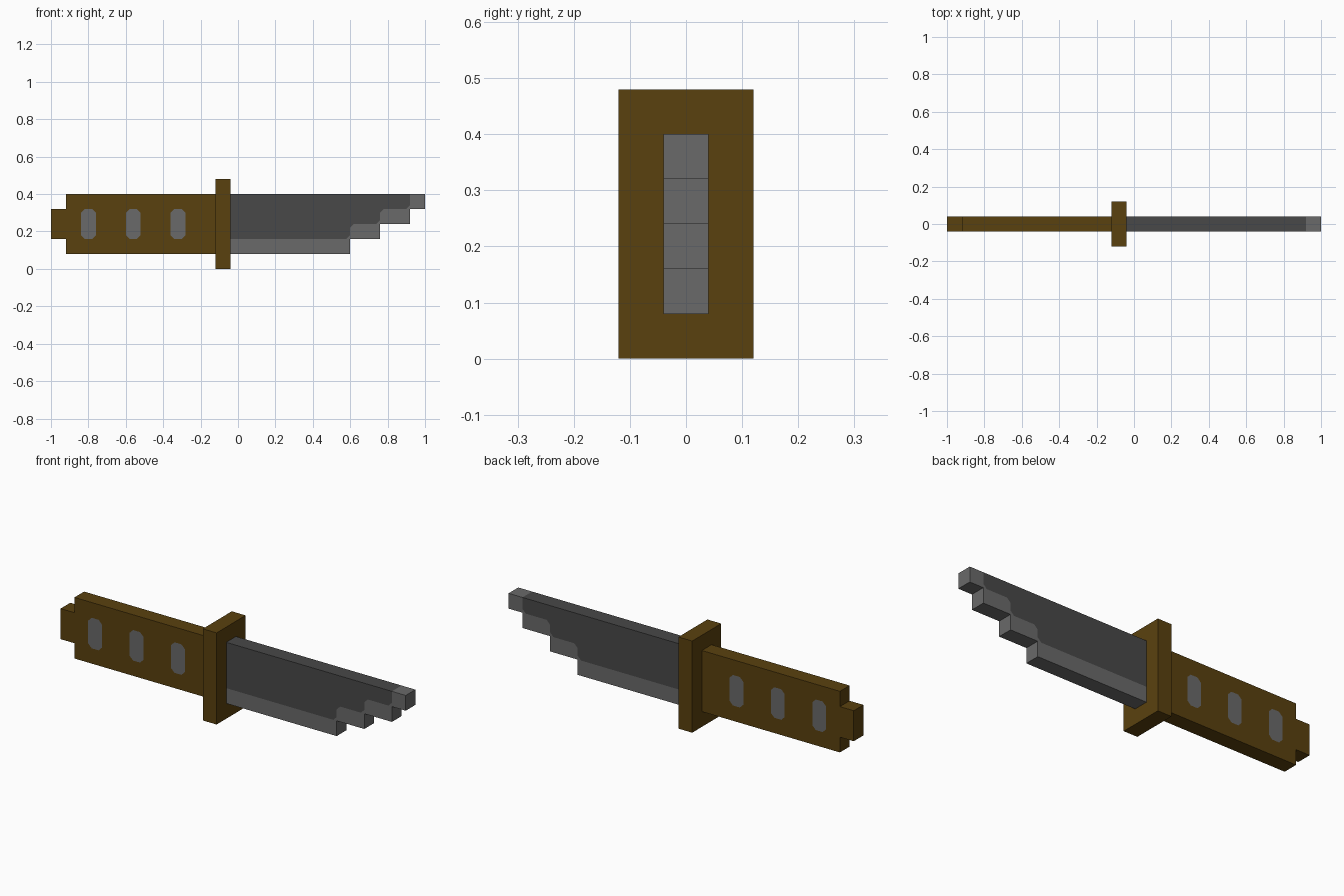
import bpy, bmesh

if "Cube" in bpy.data.objects:
    bpy.data.objects.remove(bpy.data.objects["Cube"])


def material(name, rgb):
    m = bpy.data.materials.new(name)
    m.diffuse_color = (*rgb, 1)
    m.use_nodes = True
    m.node_tree.nodes["Principled BSDF"].inputs["Base Color"].default_value = m.diffuse_color
    return m


brown = material("dark_brown", (0.102, 0.053, 0.0045))
light = material("light_steel", (0.144, 0.144, 0.144))
dark = material("dark_steel", (0.065, 0.065, 0.065))


def slab(name, mats, regions, half):
    """Coloured (x, z) regions sharing corners, extruded together along y."""
    bm, cache = bmesh.new(), {}

    def vert(p):
        key = (round(p[0], 3), round(p[1], 3))
        if key not in cache:
            cache[key] = bm.verts.new((key[0], -half, key[1]))
        return cache[key]

    for mat, points in regions:
        bm.faces.new([vert(p) for p in points]).material_index = mat
    bmesh.ops.recalc_face_normals(bm, faces=bm.faces[:])
    res = bmesh.ops.extrude_face_region(bm, geom=bm.faces[:], use_keep_orig=True)
    moved = [g for g in res["geom"] if isinstance(g, bmesh.types.BMVert)]
    bmesh.ops.translate(bm, verts=moved, vec=(0, 2 * half, 0))
    bmesh.ops.recalc_face_normals(bm, faces=bm.faces[:])
    mesh = bpy.data.meshes.new(name)
    bm.to_mesh(mesh)
    bm.free()
    for m in mats:
        mesh.materials.append(m)
    obj = bpy.data.objects.new(name, mesh)
    bpy.context.collection.objects.link(obj)
    return obj


def flip(points):
    """Mirror a profile about the handle's centre line."""
    return [(x, 0.48 - z) for x, z in points]


# Handle: upper half profile mirrored to the lower half, with three inlaid slots
upper = [(-0.12, 0.24), (-0.12, 0.40), (-0.92, 0.40),
         (-0.92, 0.32), (-1.0, 0.32), (-1.0, 0.24)]
slots = []
for x in (-0.84, -0.60, -0.36):
    arch = [(x, 0.24), (x, 0.30), (x + 0.02, 0.32),
            (x + 0.06, 0.32), (x + 0.08, 0.30), (x + 0.08, 0.24)]
    upper += arch
    slots.append((1, arch + flip(arch)[-2:0:-1]))
slab("handle", [brown, light], [(0, upper), (0, flip(upper))] + slots, 0.04)

# Guard
slab("guard", [brown],
     [(0, [(-0.12, 0), (-0.04, 0), (-0.04, 0.48), (-0.12, 0.48)])], 0.12)

# Blade: dark body and light stepped cutting edge share one boundary line
border = [(-0.04, 0.16), (0.58, 0.16), (0.60, 0.18), (0.60, 0.22), (0.62, 0.24),
          (0.74, 0.24), (0.76, 0.26), (0.76, 0.30), (0.78, 0.32),
          (0.90, 0.32), (0.92, 0.34), (0.92, 0.40)]
steps = [(1.0, 0.40), (1.0, 0.32), (0.92, 0.32), (0.92, 0.24), (0.76, 0.24),
         (0.76, 0.16), (0.60, 0.16), (0.60, 0.08), (-0.04, 0.08)]
slab("blade", [dark, light],
     [(0, border + [(-0.04, 0.40)]), (1, border + steps)], 0.04)
